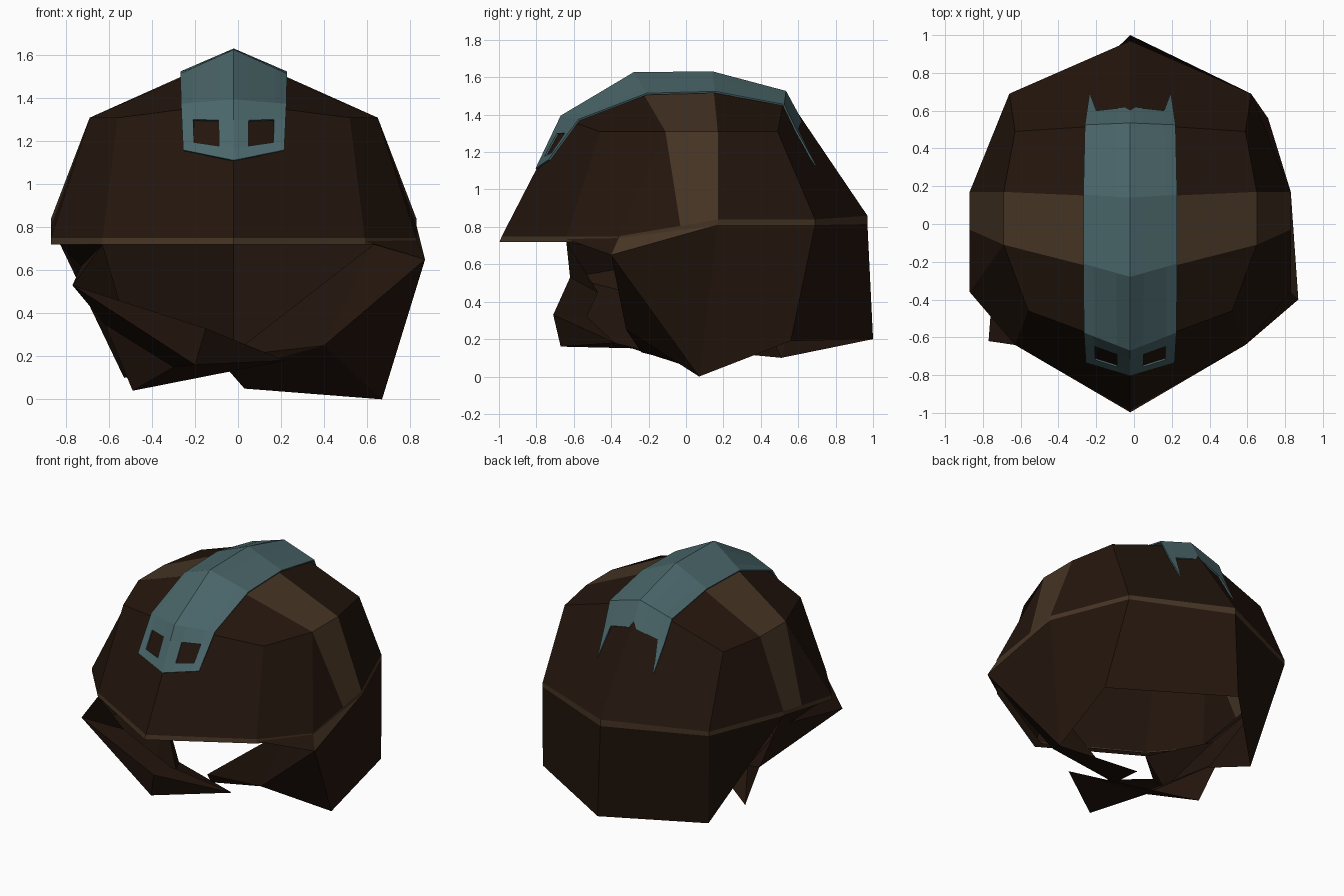
import bpy

if "Cube" in bpy.data.objects:
    bpy.data.objects.remove(bpy.data.objects["Cube"])

AXIS = -0.02  # x of the symmetry plane


def material(name, rgb):
    m = bpy.data.materials.new(name)
    m.diffuse_color = (*rgb, 1)
    m.use_nodes = True
    m.node_tree.nodes["Principled BSDF"].inputs["Base Color"].default_value = m.diffuse_color
    return m


DARK = material("dark_leather", (0.017, 0.0075, 0.004))
TRIM = material("light_leather", (0.060, 0.034, 0.017))
TEAL = material("teal_plate", (0.068, 0.132, 0.142))


def part(name, pts, faces, mats, light=(), mirror=False, thick=0):
    """Mesh from named points; faces listed in `light` use the second material."""
    keys = list(pts)
    me = bpy.data.meshes.new(name)
    me.from_pydata([pts[k] for k in keys], [], [[keys.index(k) for k in f] for f in faces])
    for m in mats:
        me.materials.append(m)
    for i in light:
        me.polygons[i].material_index = 1
    me.update()
    ob = bpy.data.objects.new(name, me)
    bpy.context.collection.objects.link(ob)
    if mirror:
        ob.location.x = AXIS
        mod = ob.modifiers.new("mirror", "MIRROR")
        mod.use_clip = True
    if thick:
        s = ob.modifiers.new("thickness", "SOLIDIFY")
        s.thickness = thick
        s.offset = -1
    return ob


def words(text):
    return [f.split() for f in text.split(",")]


# Dome: ridge (r), shoulder (s) and rim (m) points of one half
rim = {"m0": (0, -0.985, .75), "m1": (.61, -.64, .75), "m2": (.85, -.36, .75),
       "mb": (.85, -.03, .805), "m3": (.85, .17, .84), "m4": (.64, .69, .84),
       "m5": (0, .97, .86)}
dome = dict(rim)
dome.update({"r1": (0, -.66, 1.38), "r2": (0, -.28, 1.6), "r3": (0, .14, 1.61), "r4": (0, .53, 1.51),
             "s0": (.54, -.46, 1.31), "s1": (.67, -.11, 1.31), "s2": (.67, .17, 1.31),
             "s3": (.61, .49, 1.31)})
part("hood_dome", dome, words(
    "r2 s1 s2 r3,s1 mb m3 s2,m0 m1 s0 r1,r1 s0 s1 r2,r3 s2 s3 r4,r4 s3 m4 m5,"
    "m1 m2 s1 s0,m2 mb s1,s2 m3 m4 s3"), [DARK, TRIM], light=(0, 1), mirror=True)

# Rim band with a narrow lip turned inwards
order = ["m0", "m1", "m2", "mb", "m3", "m4", "m5"]
band, band_faces = dict(rim), []
for k in order:
    x, y, z = rim[k]
    drop = .045 if k == "m5" else .03
    band["b" + k] = (x, y - (.012 if k == "m0" else 0), z - drop)
    band["c" + k] = (x * .95, y * .95, z - drop)
for a, b in zip(order, order[1:]):
    band_faces += [[a, "b" + a, "b" + b, b], ["b" + a, "c" + a, "c" + b, "b" + b]]
part("rim_band", band, band_faces, [TRIM], mirror=True)

# Neck cape hanging from the back of the rim, with its left edge folded in
cape = {"t1": (.83, .17, .81), "t2": (.62, .69, .81), "t3": (-.02, .97, .815),
        "t4": (-.66, .69, .81), "t5": (-.87, .17, .81),
        "l1": (.67, .07, 0), "l2": (.71, .56, .19), "l3": (-.02, 1, .2),
        "l4": (-.53, .51, .1), "fold": (-.36, .3, .12)}
part("neck_cape", cape, words("t1 l1 l2 t2,t2 l2 l3 t3,t3 l3 l4 t4,t4 l4 t5,t5 l4 fold"), [DARK])

# Right cheek flap, reaching under the chin, with an inward-leaning top edge
right = {"back": (.83, .17, .81), "rim": (.83, -.36, .74), "front": (.59, -.64, .735),
         "out": (.87, -.4, .65), "low": (.67, .07, 0), "bend": (.4, -.32, .25),
         "tip": (-.04, -.24, .13), "tip_top": (-.04, -.28, .2),
         "inner": (.63, -.3, .72), "under": (.03, .07, .05)}
part("right_cheek_flap", right, words(
    "rim out back,rim front out,back out low,out bend low,bend tip under low,"
    "bend tip_top tip,out inner bend,inner tip_top bend,front inner out"),
    [DARK, TRIM], light=(0,))

# Left cheek flap, wrapping across the front to a point
left = {"front": (-.63, -.64, .72), "side": (-.83, -.34, .72), "back": (-.86, .17, .81),
        "out": (-.77, -.62, .53), "inner": (-.55, -.47, .45), "chin": (-.15, -.71, .33),
        "chin_top": (-.15, -.53, .32), "chin_low": (-.2, -.67, .16), "tip": (.22, -.38, .18),
        "waist_top": (-.73, -.1, .62), "waist": (-.62, .08, .35),
        "low": (-.49, .05, .04), "mid": (-.3, -.25, .15)}
part("left_cheek_flap", left, words(
    "front out waist_top,front waist_top side,side waist_top back,back waist_top waist,"
    "out waist waist_top,out chin_low chin,out waist chin_low,"
    "waist mid chin_low,waist low mid,out chin inner,inner chin chin_top,"
    "chin_top chin tip,chin chin_low tip,chin_low mid tip,mid low tip,front out inner"), [DARK])

# Crest plate: rows run front to back between a centre line and an edge line
centre = [(-.805, 1.112), (-.67, 1.395), (-.28, 1.627), (.14, 1.632), (.535, 1.527), (.62, 1.37)]
edge = [(-.735, 1.16), (-.575, 1.375), (-.21, 1.515), (.155, 1.525), (.525, 1.455), (.595, 1.31)]
half = [.235, .245, .248, .248, .24, .23]
cols = (0, .29, .78, 1)


def lerp(a, b, t):
    return a + (b - a) * t


rows = [0, .2, .66, 1, 2, 3, 4, 5]
crest, crest_faces = {}, []
for r, pos in enumerate(rows):
    i = min(int(pos), 4)
    t = pos - i
    for c, u in enumerate(cols):
        y, z = (lerp(lerp(centre[i][k], centre[i + 1][k], t),
                     lerp(edge[i][k], edge[i + 1][k], t), u) for k in (0, 1))
        crest[(r, c)] = (u * lerp(half[i], half[i + 1], t), y, z)
for r in range(len(rows) - 1):
    for c in range(3):
        if (r, c) != (1, 1):  # eye opening
            crest_faces.append([(r, c), (r, c + 1), (r + 1, c + 1), (r + 1, c)])
# pointed prongs at the back
crest["prong"] = (.215, .695, 1.13)
crest_faces.append([(7, 2), (7, 3), "prong"])
part("crest_plate", crest, crest_faces, [TEAL], mirror=True, thick=.01)
